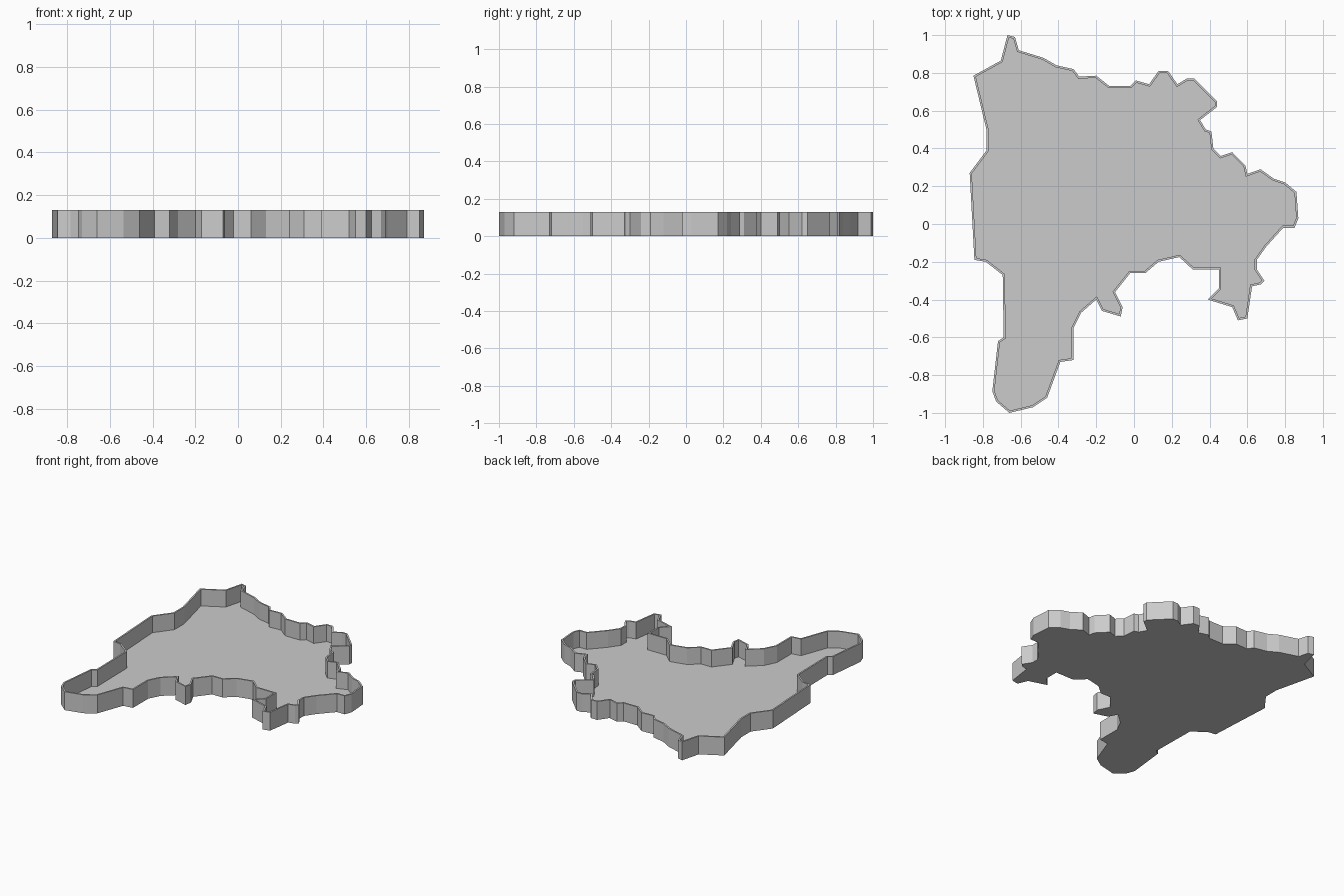
import bpy
import bmesh

if "Cube" in bpy.data.objects:
    bpy.data.objects.remove(bpy.data.objects["Cube"])

HEIGHT = 0.13
WALL = 0.011
FLOOR = 0.012

# Outline of the tray seen from above, clockwise from the northern tip
OUTLINE = [
    (-.67, 1.0), (-.63, .99), (-.61, .92), (-.48, .88), (-.41, .84), (-.32, .82),
    (-.29, .78), (-.20, .785), (-.13, .73), (-.02, .73), (.01, .76), (.08, .74),
    (.13, .81), (.18, .81), (.23, .74), (.28, .77), (.32, .77), (.44, .65),
    (.44, .62), (.35, .55), (.38, .50), (.41, .49), (.42, .40), (.46, .36),
    (.52, .38), (.59, .31), (.60, .265), (.67, .29), (.74, .24), (.80, .22),
    (.86, .17), (.87, .03), (.85, -.02), (.79, -.02), (.70, -.12), (.65, -.19),
    (.65, -.24), (.69, -.30), (.67, -.32), (.625, -.33), (.60, -.50), (.55, -.51),
    (.52, -.44), (.39, -.40), (.45, -.34), (.45, -.24), (.31, -.24), (.24, -.175),
    (.13, -.20), (.06, -.26), (-.02, -.26), (-.10, -.36), (-.06, -.44), (-.07, -.49),
    (-.17, -.46), (-.20, -.40), (-.28, -.47), (-.32, -.55), (-.32, -.72), (-.39, -.73),
    (-.46, -.92), (-.535, -.97), (-.66, -1.0), (-.73, -.94), (-.75, -.885), (-.72, -.62),
    (-.69, -.60), (-.695, -.27), (-.785, -.20), (-.845, -.19), (-.87, .27), (-.78, .39),
    (-.78, .495), (-.85, .785), (-.705, .865),
]

bm = bmesh.new()

# Solid slab
base = bm.faces.new([bm.verts.new((x, y, 0)) for x, y in OUTLINE])
slab = bmesh.ops.extrude_face_region(bm, geom=[base], use_keep_orig=True)
bmesh.ops.translate(bm, vec=(0, 0, HEIGHT),
                    verts=[g for g in slab["geom"] if isinstance(g, bmesh.types.BMVert)])
top = next(g for g in slab["geom"] if isinstance(g, bmesh.types.BMFace))
bmesh.ops.recalc_face_normals(bm, faces=bm.faces[:])

# Thin rim around the top, then the recess sunk down to the floor
bmesh.ops.inset_region(bm, faces=[top], thickness=WALL, use_even_offset=True)
pocket = bmesh.ops.extrude_discrete_faces(bm, faces=[top])["faces"][0]
bmesh.ops.translate(bm, vec=(0, 0, FLOOR - HEIGHT), verts=pocket.verts[:])
bmesh.ops.recalc_face_normals(bm, faces=bm.faces[:])

mesh = bpy.data.meshes.new("outline_tray")
bm.to_mesh(mesh)
bm.free()
tray = bpy.data.objects.new("outline_tray", mesh)
bpy.context.collection.objects.link(tray)
